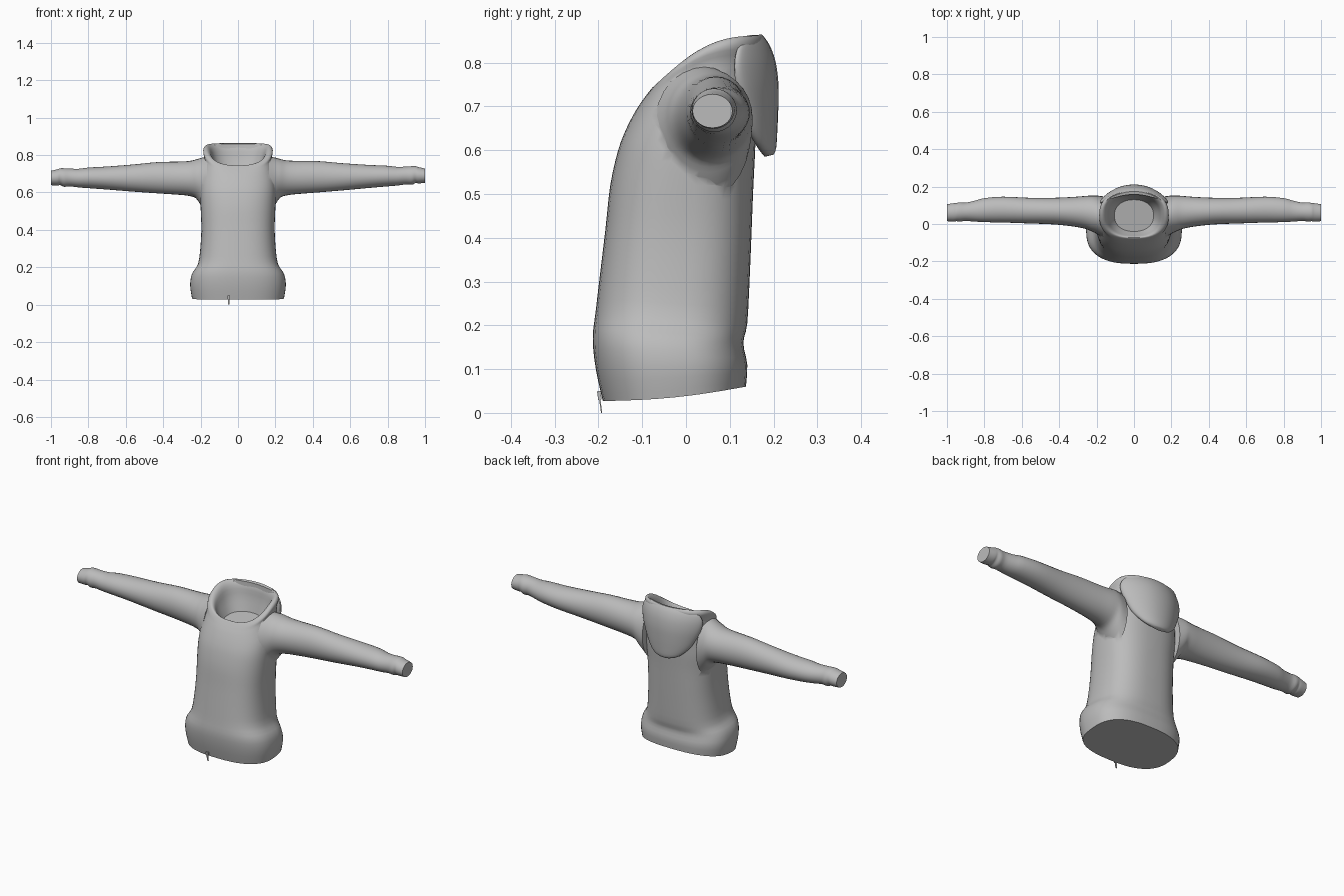
import bpy, bmesh, math

if "Cube" in bpy.data.objects:
    bpy.data.objects.remove(bpy.data.objects["Cube"])

mat = bpy.data.materials.new("grey_fabric")
mat.diffuse_color = (0.5, 0.5, 0.5, 1)
mat.use_nodes = True
mat.node_tree.nodes["Principled BSDF"].inputs["Base Color"].default_value = mat.diffuse_color


def smooth_rows(rows, steps):
    """Catmull-Rom interpolation through rows of ring parameters."""
    out = []
    for i in range(len(rows) - 1):
        a, b = rows[max(i - 1, 0)], rows[i]
        c, d = rows[i + 1], rows[min(i + 2, len(rows) - 1)]
        for s in range(steps):
            t = s / steps
            out.append([0.5 * (2 * q + (r - p) * t + (2 * p - 5 * q + 4 * r - w) * t * t
                        + (3 * q - p - 3 * r + w) * t ** 3) for p, q, r, w in zip(a, b, c, d)])
    return out + [list(rows[-1])]


def loft(name, rings):
    """Skin closed rings of points and cap both ends."""
    bm = bmesh.new()
    vs = [[bm.verts.new(p) for p in ring] for ring in rings]
    n = len(vs[0])
    for a, b in zip(vs, vs[1:]):
        for i in range(n):
            j = (i + 1) % n
            bm.faces.new((a[i], a[j], b[j], b[i]))
    bm.faces.new(vs[0][::-1])
    bm.faces.new(vs[-1])
    bmesh.ops.recalc_face_normals(bm, faces=bm.faces)
    me = bpy.data.meshes.new(name)
    bm.to_mesh(me)
    bm.free()
    ob = bpy.data.objects.new(name, me)
    bpy.context.collection.objects.link(ob)
    me.materials.append(mat)
    return ob


def power(v, e):
    return math.copysign(abs(v) ** (2 / e), v)


def level_ring(zf, zb, hw, yf, yb, bulge, e, n=48):
    """Rounded ring, tilted from front height zf to back height zb."""
    pts = []
    for i in range(n):
        t = 2 * math.pi * i / n
        u = 0.5 + 0.5 * power(math.sin(t), e)
        z = zf + (zb - zf) * u + bulge * math.sin(math.pi * u)
        pts.append((hw * power(math.cos(t), e), yf + (yb - yf) * u, z))
    return pts


# Torso running up into the collar roll and down inside the neck:
# front z, back z, half width, front y, back y, side lift, squareness
torso_rows = [
    (.027, .06, .246, -.19, .137, -.008, 2.6), (.1, .11, .256, -.206, .14, 0, 2.6),
    (.17, .16, .246, -.213, .131, 0, 2.6), (.235, .205, .213, -.206, .14, 0, 2.6),
    (.32, .32, .2, -.196, .146, 0, 2.6), (.42, .42, .196, -.184, .15, 0, 2.6),
    (.52, .52, .2, -.173, .154, 0, 2.5), (.6, .6, .203, -.155, .158, 0, 2.5),
    (.65, .67, .2, -.136, .16, .01, 2.4), (.69, .75, .185, -.115, .165, .025, 2.4),
    (.713, .80, .18, -.1, .172, .035, 2.4), (.733, .84, .186, -.085, .178, .038, 2.5),
    (.745, .862, .17, -.074, .172, .036, 2.5), (.738, .835, .147, -.066, .155, .03, 2.5),
    (.715, .78, .13, -.056, .147, .01, 2.4), (.68, .71, .105, -.04, .13, 0, 2.2)]
torso = loft("torso", [level_ring(*r) for r in smooth_rows(torso_rows, 3)])

# Sleeves: x, bottom z, top z, front y, back y
sleeve_rows = [
    (.165, .485, .792, -.075, .148), (.2, .535, .785, -.052, .152),
    (.225, .57, .778, -.04, .152), (.26, .583, .77, -.026, .15),
    (.32, .59, .767, -.014, .145), (.43, .598, .765, -.002, .14), (.56, .608, .753, .003, .14),
    (.7, .62, .743, .008, .146), (.8, .628, .738, .01, .138), (.85, .632, .732, .013, .125),
    (.9, .638, .733, .016, .114), (.93, .636, .735, .013, .116), (.95, .645, .735, .015, .112),
    (.965, .643, .73, .013, .111), (1.0, .645, .722, .015, .106)]
for side, label in ((1, "right_sleeve"), (-1, "left_sleeve")):
    rings = []
    for x, zb, zt, yf, yb in smooth_rows(sleeve_rows, 3):
        lift = side * .006 * x
        rings.append([(side * x, (yf + yb) / 2 + (yb - yf) / 2 * math.cos(a),
                       (zb + zt) / 2 + lift + (zt - zb) / 2 * math.sin(a))
                      for a in (2 * math.pi * i / 28 for i in range(28))])
    sleeve = loft(label, rings)
    # Fuse the sleeve into the torso
    mod = torso.modifiers.new(label, 'BOOLEAN')
    mod.operation, mod.solver, mod.object = 'UNION', 'EXACT', sleeve
    bpy.context.view_layer.objects.active = torso
    bpy.ops.object.modifier_apply(modifier=mod.name)
    bpy.data.objects.remove(sleeve)

# Hood hanging down the back as a tapering pouch whose sides wrap forward
hood_rows = [
    (.585, .59, .03, .18, .2, 0, 2.2), (.605, .605, .078, .165, .206, 0, 2.2),
    (.65, .65, .125, .148, .209, 0, 2.3), (.7, .7, .153, .145, .211, 0, 2.4),
    (.755, .755, .176, .148, .211, 0, 2.5), (.8, .805, .182, .153, .204, 0, 2.5),
    (.838, .842, .162, .157, .19, 0, 2.5), (.86, .864, .115, .158, .174, 0, 2.5)]
hood = loft("hood", [[(x, y - 1.9 * x * x, z) for x, y, z in level_ring(*r)]
                     for r in smooth_rows(hood_rows, 3)])


# Zip pull hanging from the front hem: small slider and a thin tab
def small_box(name, centre, size):
    bpy.ops.mesh.primitive_cube_add(size=1, location=centre, rotation=(.14, 0, 0))
    ob = bpy.context.object
    ob.name, ob.scale = name, size
    ob.data.materials.append(mat)


small_box("zip_slider", (-.05, -.198, .04), (.014, .008, .02))
small_box("zip_tab", (-.05, -.195, .0165), (.009, .003, .033))

for ob in (torso, hood):
    bpy.ops.object.select_all(action='DESELECT')
    ob.select_set(True)
    bpy.context.view_layer.objects.active = ob
    bpy.ops.object.shade_smooth_by_angle(angle=math.radians(50))
